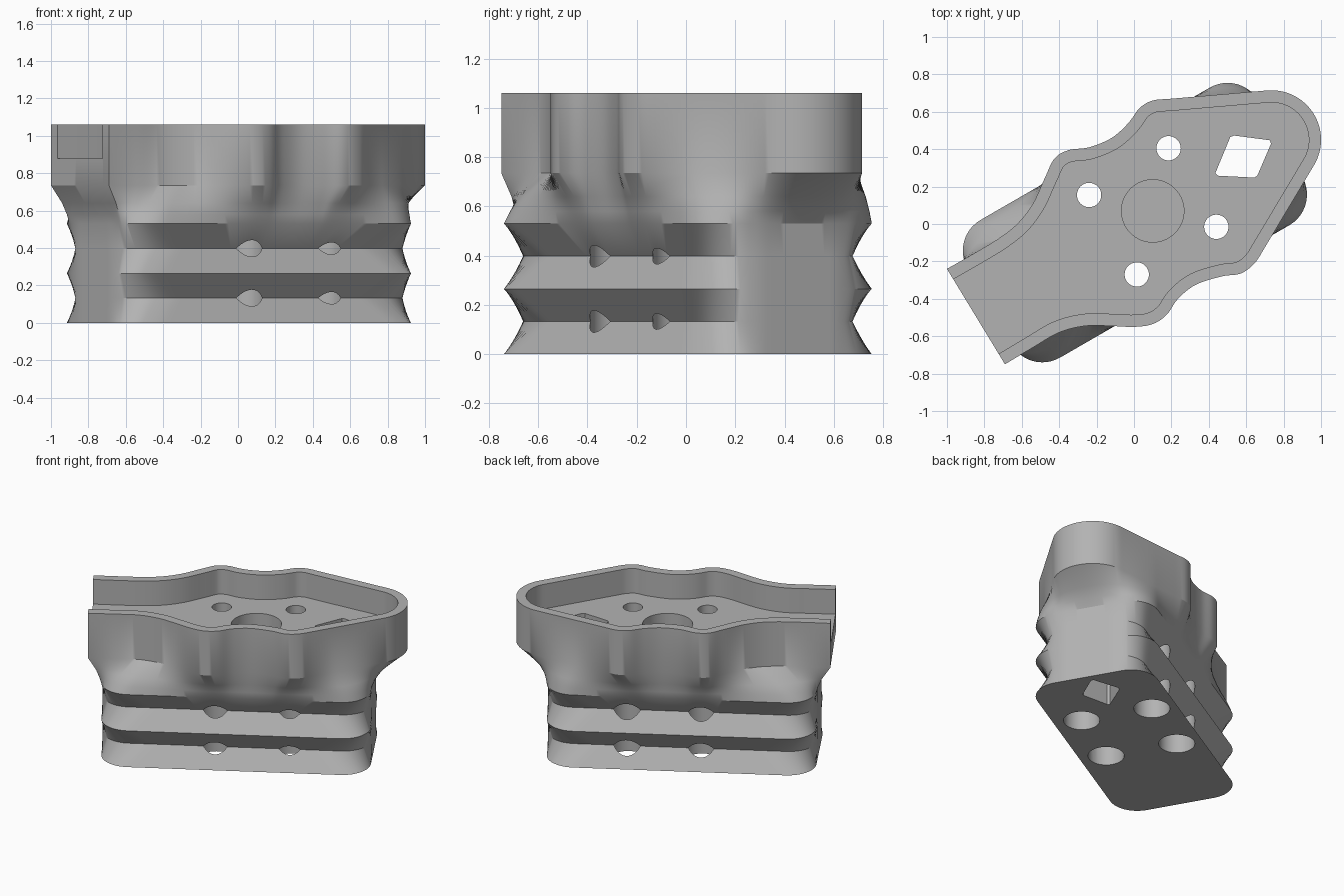
import bpy, bmesh, math
from mathutils import Vector

if "Cube" in bpy.data.objects:
    bpy.data.objects.remove(bpy.data.objects["Cube"])

C = Vector((0.005, 0.0075))                       # plan centre of the foot
U = Vector((math.cos(math.radians(30)), 0.5))     # long direction
V = Vector((-0.5, U.x))                           # short direction

grey = bpy.data.materials.new("plain grey")
grey.diffuse_color = (0.45, 0.45, 0.45, 1)
grey.use_nodes = True
grey.node_tree.nodes["Principled BSDF"].inputs["Base Color"].default_value = grey.diffuse_color


def prism(name, rings):
    """Closed solid skinned through a list of equally long 3D rings."""
    bm = bmesh.new()
    vs = [[bm.verts.new(p) for p in r] for r in rings]
    n = len(rings[0])
    for lo, hi in zip(vs, vs[1:]):
        for i in range(n):
            j = (i + 1) % n
            bm.faces.new((lo[i], lo[j], hi[j], hi[i]))
    bm.faces.new(vs[0][::-1])
    bm.faces.new(vs[-1])
    bmesh.ops.recalc_face_normals(bm, faces=bm.faces)
    me = bpy.data.meshes.new(name)
    bm.to_mesh(me)
    bm.free()
    ob = bpy.data.objects.new(name, me)
    bpy.context.collection.objects.link(ob)
    me.materials.append(grey)
    return ob


def flat(pts, z):
    return [(p[0], p[1], z) for p in pts]


def circle(c, r, n=40):
    return [(c[0] + r * math.cos(2 * math.pi * i / n),
             c[1] + r * math.sin(2 * math.pi * i / n)) for i in range(n)]


def spline(pts):
    """Catmull-Rom curve through points, about 0.02 apart."""
    pts = [Vector(p) for p in pts]
    q = [2 * pts[0] - pts[1]] + pts + [2 * pts[-1] - pts[-2]]
    out = []
    for a, b, c, d in zip(q, q[1:], q[2:], q[3:]):
        n = max(1, round((c - b).length / 0.02))
        for i in range(n):
            t = i / n
            out.append(0.5 * (2 * b + (c - a) * t + (2 * a - 5 * b + 4 * c - d) * t * t
                              + (3 * b - a - 3 * c + d) * t ** 3))
    return out + [pts[-1]]


def line(a, b, step=0.02):
    a, b = Vector(a), Vector(b)
    n = round((b - a).length / step)
    return [a.lerp(b, i / n) for i in range(1, n)]


# Tray outline: wavy sides, round nose, square open end
back = spline([(-1, -.24), (-.86, -.16), (-.72, -.075), (-.62, .005), (-.54, .11), (-.475, .25),
               (-.425, .35), (-.35, .395), (-.24, .41), (-.12, .46), (-.03, .54), (.03, .62),
               (.10, .66), (.20, .67)])
nose = [Vector((.735 + .265 * math.cos(math.radians(a)), .45 + .265 * math.sin(math.radians(a))))
        for a in range(95, -33, -4)]
front = spline([(.70, -.125), (.645, -.21), (.57, -.265), (.47, -.28), (.33, -.325), (.235, -.40),
                (.175, -.485), (.10, -.535), (0, -.55), (-.13, -.545), (-.26, -.545),
                (-.40, -.58), (-.54, -.66), (-.69, -.75)])
side = back + line(back[-1], nose[0]) + nose + line(nose[-1], front[0]) + front
outline = side + line(side[-1], side[0])


def foot_ring(half_w, z):
    """Rounded rectangle sampled at the same bearings as the tray outline."""
    r = 0.19
    A, B = 0.897 - r, half_w - r
    ring = []
    for p in outline:
        d = (p - C).normalized()
        lo, hi = 0.0, 1.5
        for _ in range(30):
            m = (lo + hi) / 2
            x, y = abs(d.dot(U)) * m - A, abs(d.dot(V)) * m - B
            dist = math.hypot(max(x, 0), max(y, 0)) + min(max(x, y), 0) - r
            lo, hi = (m, hi) if dist < 0 else (lo, m)
        q = C + d * lo
        ring.append((q.x, q.y, z))
    return ring


# Body: zigzag foot, flared neck, straight tray wall
WIDE, NARROW = 0.425, 0.335
rings = [foot_ring(w, z) for w, z in ((WIDE, 0), (NARROW, .133), (WIDE, .265), (NARROW, .398), (WIDE, .53))]
for t, z in ((.15, .58), (.40, .64)):
    rings.append([(q[0] + (p.x - q[0]) * t, q[1] + (p.y - q[1]) * t, z)
                  for p, q in zip(outline, rings[4])])
rings += [flat(outline, .735), flat(outline, 1.06)]
body = prism("grooved_tray_block", rings)

# Tray recess: side curve moved inwards by the wall thickness, running out of the open end
WALL = 0.065
inner = []
for i, p in enumerate(side):
    t = (side[min(i + 1, len(side) - 1)] - side[max(i - 1, 0)]).normalized()
    q = p + Vector((t.y, -t.x)) * WALL
    if min((q - s).length for s in side) > WALL - 0.003:
        inner.append(q)
inner = [inner[0] - U * 0.2] + inner + [inner[-1] - U * 0.2]
cutters = [prism("recess_cutter", [flat(inner, .88), flat(inner, 1.3)])]

# Centre bore, slanted window and four stepped screw holes
bore = circle((.10, .07), .167, 64)
cutters.append(prism("bore_cutter", [flat(bore, .5), flat(bore, 1.0)]))
window = [(.435, .272), (.45, .258), (.645, .248), (.66, .26), (.733, .43), (.725, .448),
          (.535, .473), (.515, .465)]
cutters.append(prism("window_cutter", [flat(window, -.1), flat(window, 1.0)]))
for c in ((.185, .405), (-.24, .155), (.44, -.015), (.015, -.27)):
    wide, thin = circle(c, .12), circle(c, .065)
    cutters.append(prism("screw_hole_cutter", [flat(wide, -.1), flat(wide, .75),
                                               flat(thin, .75), flat(thin, 1.0)]))

bpy.context.view_layer.objects.active = body
for cut in cutters:
    cut.hide_render = True
    m = body.modifiers.new("cut", 'BOOLEAN')
    m.operation, m.solver, m.object = 'DIFFERENCE', 'EXACT', cut
    bpy.ops.object.modifier_apply(modifier=m.name)
    bpy.data.objects.remove(cut)

body.select_set(True)
bpy.ops.object.shade_smooth_by_angle(angle=math.radians(30))
